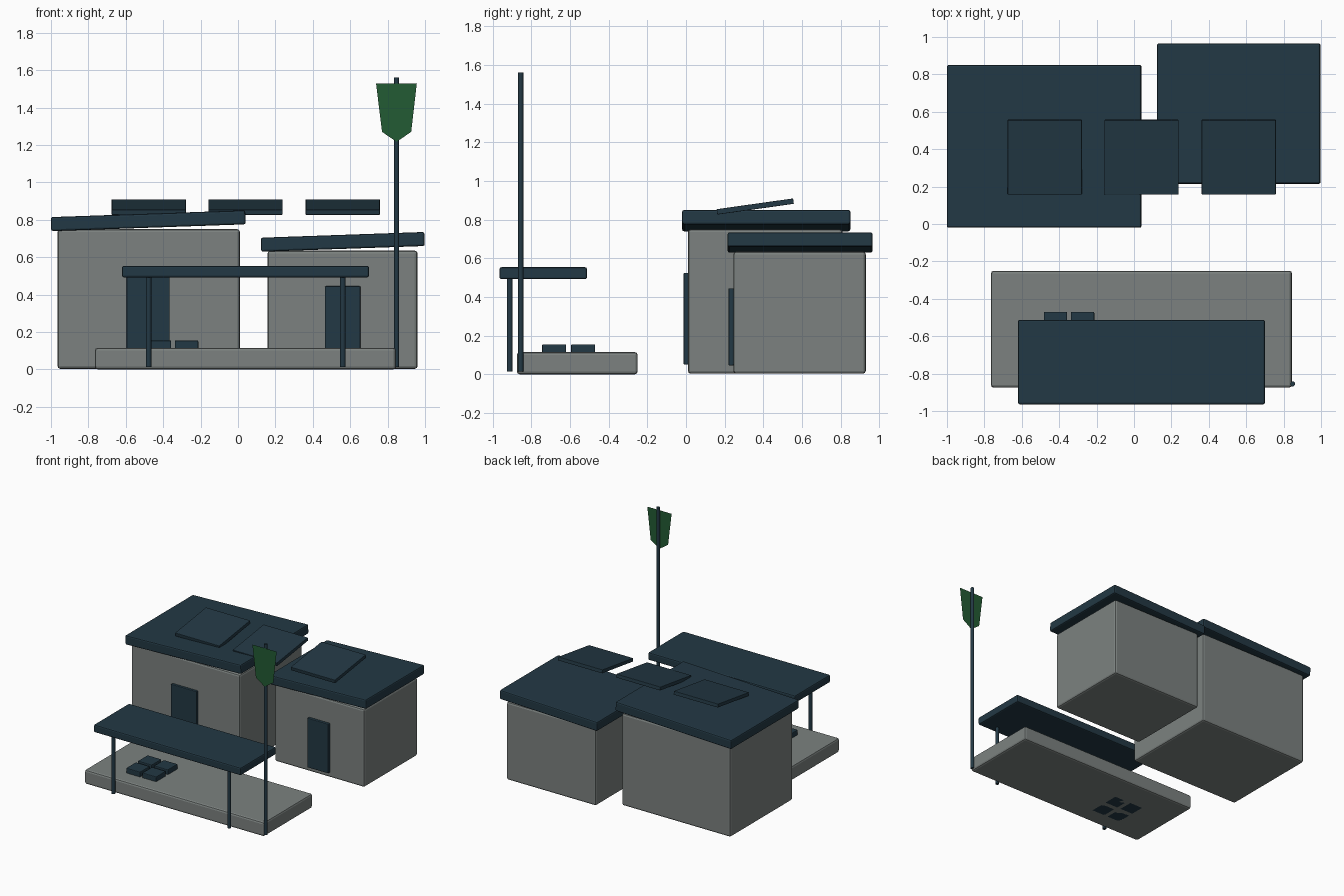
import bpy, bmesh, math

if "Cube" in bpy.data.objects:
    bpy.data.objects.remove(bpy.data.objects["Cube"])


def material(name, rgb):
    m = bpy.data.materials.new(name)
    m.diffuse_color = (*rgb, 1.0)
    m.use_nodes = True
    m.node_tree.nodes["Principled BSDF"].inputs["Base Color"].default_value = m.diffuse_color
    return m


GREY = material("warm grey", (0.20, 0.222, 0.215))
TEAL = material("dark teal", (0.0165, 0.040, 0.058))
GREEN = material("leaf green", (0.0165, 0.105, 0.034))


def finish(name, bm, mat, loc=(0, 0, 0), rot=(0, 0, 0)):
    mesh = bpy.data.meshes.new(name)
    bm.to_mesh(mesh)
    bm.free()
    mesh.materials.append(mat)
    ob = bpy.data.objects.new(name, mesh)
    ob.location, ob.rotation_euler = loc, rot
    bpy.context.collection.objects.link(ob)
    return ob


def box(name, mat, centre, size, bevel=0.0, rot=(0, 0, 0)):
    bm = bmesh.new()
    bmesh.ops.create_cube(bm, size=1)
    bmesh.ops.scale(bm, vec=size, verts=bm.verts)
    if bevel:
        bmesh.ops.bevel(bm, geom=bm.edges[:], offset=bevel, segments=2,
                        profile=0.5, affect='EDGES')
    return finish(name, bm, mat, centre, rot)


def span(name, mat, x, y, z, bevel=0.0):
    """Box given by its (min, max) on each axis."""
    return box(name, mat, [(a + b) / 2 for a, b in (x, y, z)],
               [b - a for a, b in (x, y, z)], bevel)


def post(name, x, y, z0, z1, r):
    bm = bmesh.new()
    bmesh.ops.create_cone(bm, cap_ends=True, segments=12, radius1=r,
                          radius2=r, depth=z1 - z0)
    for f in bm.faces:
        f.smooth = len(f.verts) == 4
    return finish(name, bm, TEAL, (x, y, (z0 + z1) / 2))


# Two house blocks with gently sloping roofs and front doors
TILT = math.radians(-2)
span("left_house", GREY, (-0.965, 0.01), (0.01, 0.81), (0.003, 0.75), 0.015)
box("left_roof", TEAL, (-0.48, 0.415, 0.795), (1.04, 0.87, 0.075), 0.01, (0, TILT, 0))
span("left_door", TEAL, (-0.595, -0.365), (-0.012, 0.012), (0.05, 0.525), 0.005)
span("right_house", GREY, (0.158, 0.96), (0.245, 0.93), (0.003, 0.635), 0.015)
box("right_roof", TEAL, (0.56, 0.59, 0.682), (0.875, 0.75, 0.075), 0.01, (0, TILT, 0))
span("right_door", TEAL, (0.465, 0.655), (0.22, 0.246), (0.045, 0.445), 0.005)

# Tilted roof panels
for i, x in enumerate((-0.477, 0.04, 0.56)):
    box(f"roof_panel_{i + 1}", TEAL, (x, 0.358, 0.868), (0.397, 0.40, 0.028),
        0.003, (math.radians(8), 0, 0))

# Terrace with four low stools sunk through it
span("terrace", GREY, (-0.765, 0.845), (-0.875, -0.25), (0.0, 0.115), 0.015)
for i, x in enumerate((-0.42, -0.275)):
    for j, y in enumerate((-0.682, -0.532)):
        span(f"stool_{i}_{j}", TEAL, (x - 0.0625, x + 0.0625),
             (y - 0.0625, y + 0.0625), (0.0, 0.155), 0.006)

# Canopy on two front posts
span("canopy", TEAL, (-0.62, 0.70), (-0.965, -0.512), (0.492, 0.554), 0.01)
for side, x in (("left", -0.478), ("right", 0.56)):
    post(f"{side}_canopy_post", x, -0.912, 0.014, 0.50, 0.0145)

# Flagpole with a pointed single-sheet banner on its front
post("flagpole", 0.848, -0.855, 0.014, 1.56, 0.0135)
bm = bmesh.new()
outline = [(0.738, 1.53), (0.77, 1.27), (0.848, 1.217), (0.926, 1.27), (0.956, 1.53)]
bm.faces.new([bm.verts.new((x, -0.87, z)) for x, z in outline])
finish("banner", bm, GREEN)
